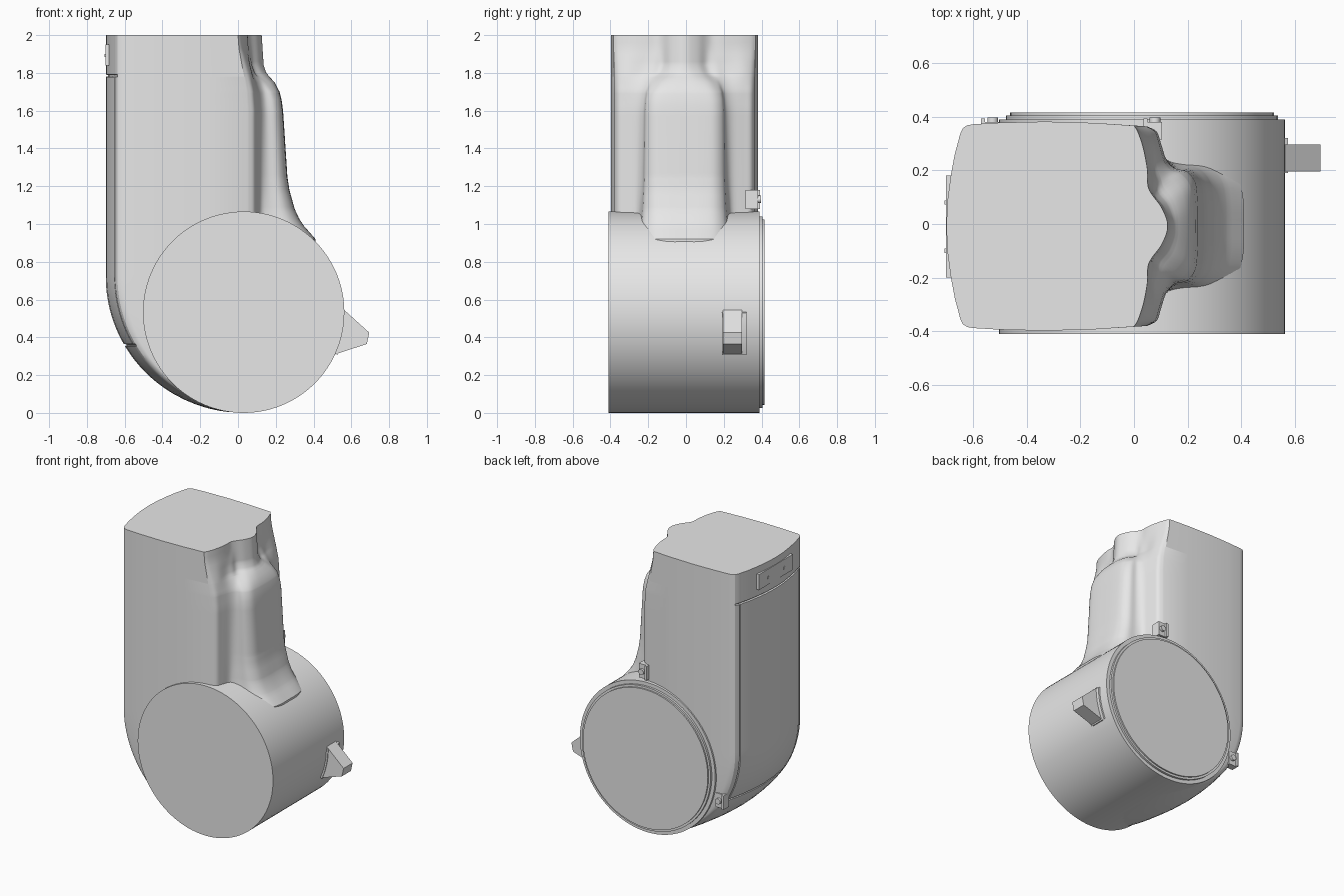
import bpy
import bmesh
from math import sin, cos, pi, sqrt, radians
from mathutils import Vector

if "Cube" in bpy.data.objects:
    bpy.data.objects.remove(bpy.data.objects["Cube"])

grey = bpy.data.materials.new("plain grey")
grey.use_nodes = True
COLOUR = (0.8, 0.8, 0.8, 1)
grey.diffuse_color = COLOUR
grey.node_tree.nodes["Principled BSDF"].inputs["Base Color"].default_value = COLOUR

CX, CZ, R = 0.03, 0.533, 0.533


def finish(name, bm, angle=30):
    bmesh.ops.recalc_face_normals(bm, faces=bm.faces)
    mesh = bpy.data.meshes.new(name)
    bm.to_mesh(mesh)
    bm.free()
    mesh.materials.append(grey)
    ob = bpy.data.objects.new(name, mesh)
    bpy.context.scene.collection.objects.link(ob)
    bpy.ops.object.select_all(action="DESELECT")
    bpy.context.view_layer.objects.active = ob
    ob.select_set(True)
    bpy.ops.object.shade_smooth_by_angle(angle=radians(angle))
    return ob


def loft(name, rings):
    """Skin closed rings of equal length and cap both ends."""
    bm = bmesh.new()
    loops = [[bm.verts.new(p) for p in ring] for ring in rings]
    n = len(loops[0])
    for a, b in zip(loops, loops[1:]):
        for i in range(n):
            j = (i + 1) % n
            bm.faces.new((a[i], a[j], b[j], b[i]))
    bm.faces.new(loops[0])
    bm.faces.new(loops[-1])
    return finish(name, bm)


def prism(name, outline, y0, y1):
    """Extrude an x-z outline along y."""
    return loft(name, [[(x, y, z) for x, z in outline] for y in (y0, y1)])


def arc(cx, cz, r, a0, a1, n):
    return [(cx + r * cos(a0 + (a1 - a0) * i / n), cz + r * sin(a0 + (a1 - a0) * i / n))
            for i in range(n)]


def disc(name, cx, cz, r, y0, y1, n=96):
    return prism(name, arc(cx, cz, r, 0, 2 * pi, n), y0, y1)


def box(name, x0, x1, y0, y1, z0, z1):
    return prism(name, [(x0, z0), (x1, z0), (x1, z1), (x0, z1)], y0, y1)


def table(keys, z):
    """Linear lookup in (height, value) pairs listed from high to low."""
    for (za, a), (zb, b) in zip(keys, keys[1:]):
        if z >= zb:
            t = min(1, (za - z) / (za - zb))
            return a + (b - a) * t
    return keys[-1][1]


def spline(pts, steps=4):
    p = [Vector(q) for q in pts]
    p = [Vector((p[1].x, -p[1].y))] + p + [2 * p[-1] - p[-2]]
    out = []
    for a, b, c, d in zip(p, p[1:], p[2:], p[3:]):
        for k in range(steps):
            t = k / steps
            out.append(0.5 * (2 * b + (c - a) * t + (2 * a - 5 * b + 4 * c - d) * t * t
                              + (3 * b - a - 3 * c + d) * t ** 3))
    return out + [p[-2]]


# Housing: half sections of the ridged side at the neck, the waist and the foot
NECK = [(.17, 0), (.165, .03), (.14, .08), (.10, .125), (.065, .16),
        (.05, .21), (.035, .29), (.015, .35), (0, .375)]
WAIST = [(.257, 0), (.255, .1), (.245, .165), (.21, .207), (.155, .22),
         (.12, .25), (.1, .31), (.085, .352), (.05, .372)]
FOOT = [(.41, 0), (.408, .1), (.385, .18), (.32, .235), (.2, .25)] + WAIST[5:]
SIDE = [(-.15, .385), (-.33, .39), (-.5, .386), (-.6, .38)]
CORNER = [(-.622, .376), (-.638, .366), (-.646, .35), (-.651, .335), (-.6515, .333),
          (-.6525, .327), (-.653, .325), (-.668, .27), (-.683, .19), (-.695, .1)]
RIDGE_MIX = [(2, 0), (1.84, 0), (1.8, .13), (1.78, .3), (1.75, .6), (1.7, .86),
             (1.66, .95), (1.6, 1)]
EDGE_MIX = [(2, 0), (1.93, .1), (1.86, .35), (1.78, .65), (1.7, .9), (1.6, 1)]
FLARE = [(1.32, 0), (1.25, .03), (1.18, .1), (1.08, .28), (1.03, .43), (.99, .6), (.92, 1)]
SEAM_TOP, SEAM_LOW, SHIFT = 1.785, .36, -.008


def section(z):
    r, e, f = table(RIDGE_MIX, z), table(EDGE_MIX, z), table(FLARE, z)
    keys = []
    for i, (n, w, g) in enumerate(zip(NECK, WAIST, FOOT)):
        t = r if i < 4 else (r + e) / 2 if i < 6 else e
        p = Vector(n).lerp(Vector(w), t)
        keys.append(p + (Vector(g) - Vector(w)) * f)
    half = spline(keys)
    if z < .9:  # keep the hidden part inside the drum
        limit = CX + .9 * sqrt(max(0, R * R - (z - CZ) ** 2))
        half = [Vector((min(p.x, limit), p.y)) for p in half]
    left = -.70
    if z < .72:
        left = CX - .73 * sqrt(1 - ((.72 - z) / .72) ** 2)
    k = -(left + .06) / .64
    half += [Vector((x * k, y)) for x, y in SIDE]
    in_seam = min(abs(z - SEAM_TOP), abs(z - SEAM_LOW)) < .004
    for i, (x, y) in enumerate(CORNER + [(-.70, 0)]):
        groove = SEAM_LOW < z < SEAM_TOP and i in (4, 5)
        depth = .012 if groove or (in_seam and i > 1) else 0
        half.append(Vector((x + left + .70 + depth, y)))
    ring = half + [Vector((p.x, -p.y)) for p in half[-2:0:-1]]
    return [(p.x, p.y + SHIFT, z) for p in ring]


levels = {.004, .012, .025, .045, .9, .92}
levels |= {round(.07 + .03 * i, 3) for i in range(64)}
levels |= {z for z, v in RIDGE_MIX + EDGE_MIX + FLARE}
levels = {z for z in levels if min(abs(z - SEAM_TOP), abs(z - SEAM_LOW)) > .008}
for s in (SEAM_TOP, SEAM_LOW):
    levels |= {s - .006, s - .003, s + .003, s + .006}
loft("housing", [section(z) for z in sorted(levels)])

# Drum with its stepped back cover
disc("drum", CX, CZ, R, -.41, .39)
disc("cover_rim", CX, CZ, .507, .385, .405)
disc("cover_face", CX, CZ, .492, .4, .415)

# Pointed lever on a curved mounting plate
prism("lever", [(.5, .53), (.562, .545), (.695, .425), (.682, .365), (.515, .31), (.48, .33)],
      .195, .297)
plate = arc(CX, CZ, .545, -.43, .03, 12) + arc(CX, CZ, .5, .03, -.43, 12)
prism("lever_plate", plate, .19, .32)


# Cover clips, each a tab with a screw and a raised lip
def clip(name, x, z, y0):
    box(name + "_tab", x - .035, x + .035, y0, .38, z - .05, z + .05)
    box(name + "_lip", x - .035, x - .02, .37, .393, z - .05, z + .05)
    disc(name + "_screw", x + .008, z, .02, .37, .397, 20)


clip("upper_clip", .07, 1.13, .315)
clip("lower_clip", -.535, .37, .33)

# Small fitting plate near the top of the outer side
box("fitting_plate", -.702, -.66, -.2, .18, 1.84, 1.95)
for y in (-.1, .08):
    box("fitting_stud", -.706, -.69, y - .008, y + .008, 1.885, 1.9)
